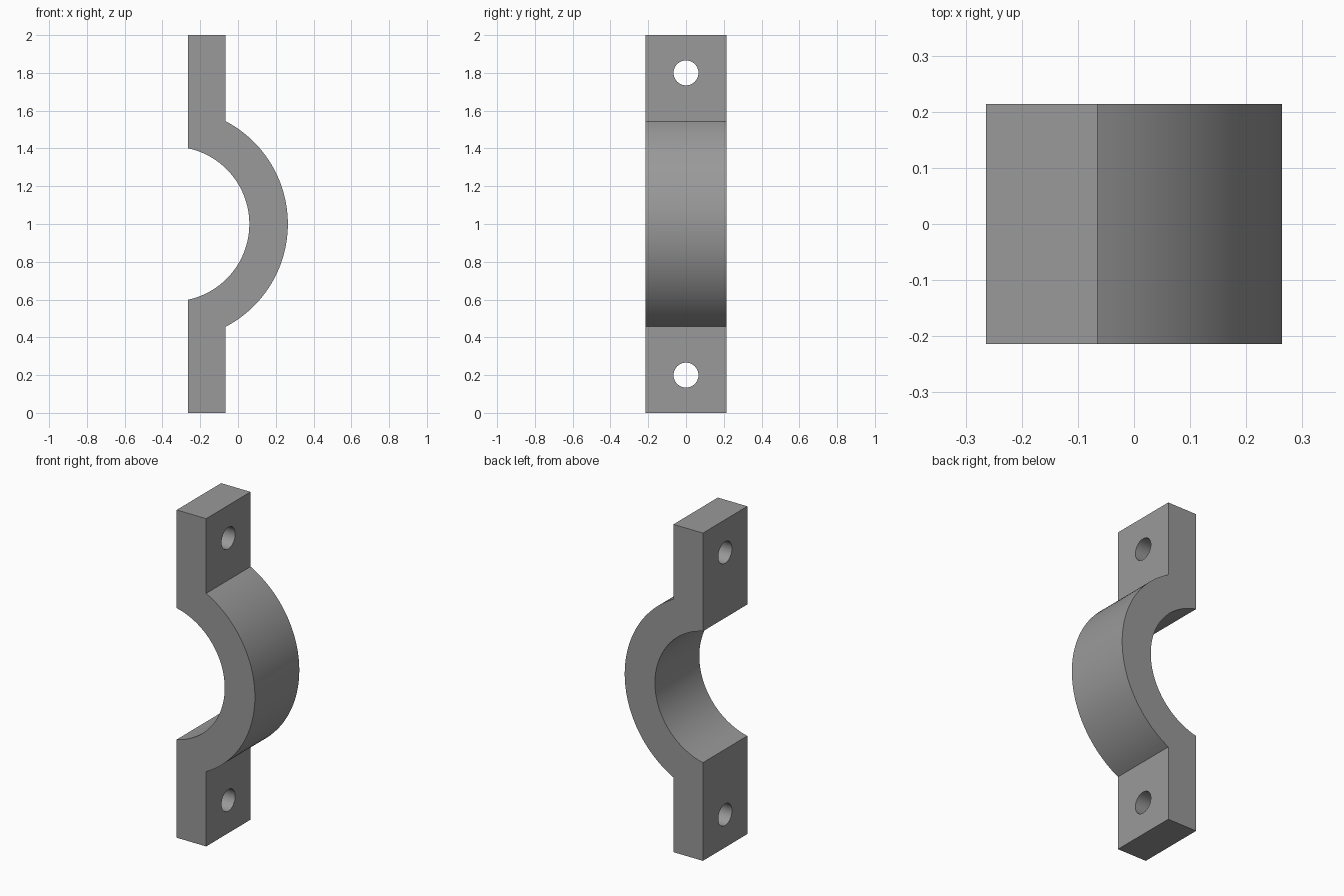
import bpy, bmesh, math

if "Cube" in bpy.data.objects:
    bpy.data.objects.remove(bpy.data.objects["Cube"])

HALF_WIDTH = 0.214            # half depth along y
BACK, FRONT = -0.264, -0.065  # mounting tab faces along x
CX, R_IN, R_OUT = -0.35, 0.41, 0.614
SEGMENTS = 48

grey = bpy.data.materials.new("grey")
grey.diffuse_color = (0.32, 0.32, 0.32, 1)
grey.use_nodes = True
grey.node_tree.nodes["Principled BSDF"].inputs["Base Color"].default_value = grey.diffuse_color


def arc(radius, x_end):
    """Arc about (CX, 1), from its upper to its lower meeting with x = x_end."""
    a = math.acos((x_end - CX) / radius)
    return [(CX + radius * math.cos(a - 2 * a * i / SEGMENTS),
             1 + radius * math.sin(a - 2 * a * i / SEGMENTS))
            for i in range(SEGMENTS + 1)]


# Bracket: side profile with two tabs and a curved saddle, extruded along y
profile = [(BACK, 2), (FRONT, 2)] + arc(R_OUT, FRONT)
profile += [(FRONT, 0), (BACK, 0)] + arc(R_IN, BACK)[::-1]
bm = bmesh.new()
face = bm.faces.new([bm.verts.new((x, -HALF_WIDTH, z)) for x, z in profile])
extruded = bmesh.ops.extrude_face_region(bm, geom=[face], use_keep_orig=True)
moved = [g for g in extruded["geom"] if isinstance(g, bmesh.types.BMVert)]
bmesh.ops.translate(bm, verts=moved, vec=(0, 2 * HALF_WIDTH, 0))
bmesh.ops.recalc_face_normals(bm, faces=bm.faces)
mesh = bpy.data.meshes.new("clamp_bracket")
bm.to_mesh(mesh)
bm.free()
mesh.materials.append(grey)
bracket = bpy.data.objects.new("clamp_bracket", mesh)
bpy.context.collection.objects.link(bracket)

# Bolt holes through both tabs
for z in (0.2, 1.8):
    bpy.ops.mesh.primitive_cylinder_add(
        vertices=48, radius=0.066, depth=0.5,
        location=((BACK + FRONT) / 2, 0, z), rotation=(0, math.pi / 2, 0))
    cutter = bpy.context.object
    cutter.name = "bolt_hole_cutter"
    cutter.hide_render = True
    cutter.data.materials.append(grey)
    bpy.context.view_layer.objects.active = bracket
    cut = bracket.modifiers.new("bolt_hole", 'BOOLEAN')
    cut.operation = 'DIFFERENCE'
    cut.solver = 'EXACT'
    cut.object = cutter
    bpy.ops.object.modifier_apply(modifier=cut.name)
    bpy.data.objects.remove(cutter)

# Smooth curved faces, keep hard edges
bpy.ops.object.select_all(action='DESELECT')
bracket.select_set(True)
bpy.context.view_layer.objects.active = bracket
bpy.ops.object.shade_smooth_by_angle(angle=math.radians(25))
